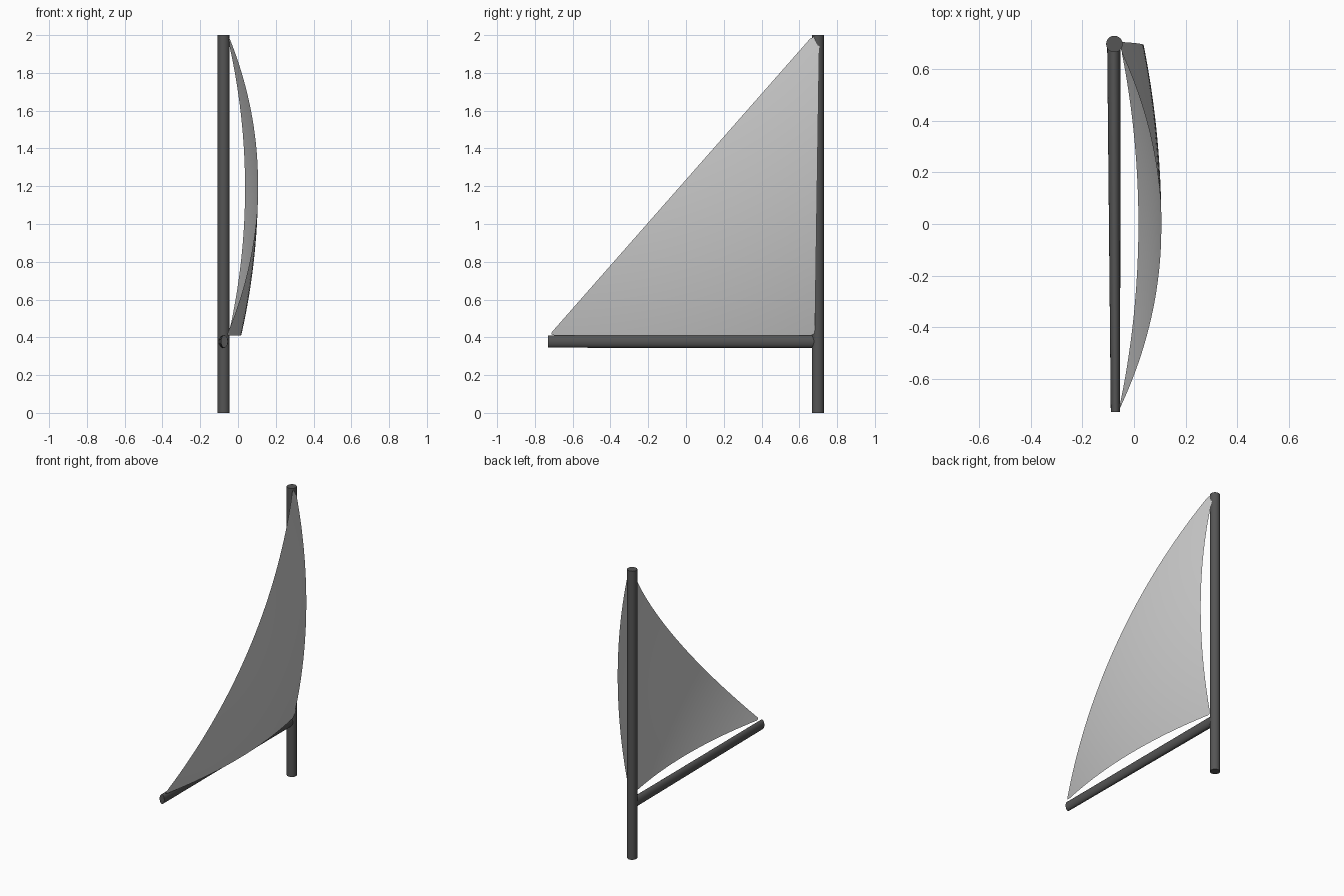
import bpy, bmesh, math
from mathutils import Vector

if "Cube" in bpy.data.objects:
    bpy.data.objects.remove(bpy.data.objects["Cube"])

dark = bpy.data.materials.new("dark_spar")
dark.diffuse_color = (0.09, 0.09, 0.09, 1)
dark.use_nodes = True
dark.node_tree.nodes["Principled BSDF"].inputs["Base Color"].default_value = dark.diffuse_color


def finish(name, bm, mat=None):
    me = bpy.data.meshes.new(name)
    bm.to_mesh(me)
    bm.free()
    ob = bpy.data.objects.new(name, me)
    bpy.context.collection.objects.link(ob)
    if mat:
        me.materials.append(mat)
    bpy.ops.object.select_all(action='DESELECT')
    ob.select_set(True)
    bpy.context.view_layer.objects.active = ob
    bpy.ops.object.shade_smooth_by_angle(angle=math.radians(40))
    return ob


def spar(name, rings, u, v, n=32):
    """Capped tube through (centre, radius_u, radius_v) rings."""
    bm = bmesh.new()
    loops = []
    for c, ru, rv in rings:
        loops.append([bm.verts.new(Vector(c)
                      + Vector(u) * ru * math.cos(2 * math.pi * i / n)
                      + Vector(v) * rv * math.sin(2 * math.pi * i / n)) for i in range(n)])
    for a, b in zip(loops, loops[1:]):
        for i in range(n):
            j = (i + 1) % n
            bm.faces.new((a[i], a[j], b[j], b[i]))
    bm.faces.new(loops[0][::-1])
    bm.faces.new(loops[-1])
    bmesh.ops.recalc_face_normals(bm, faces=bm.faces)
    return finish(name, bm, dark)


# Upright mast
spar("mast", [((-0.076, 0.698, 0), 0.032, 0.032), ((-0.076, 0.698, 2), 0.032, 0.032)],
     (1, 0, 0), (0, 1, 0))

# Oval boom, slimmer at its free end
spar("boom", [((-0.072, -0.73, 0.378), 0.018, 0.033), ((-0.078, 0.69, 0.378), 0.026, 0.034)],
     (1, 0, 0), (0, 0, 1))

# Sail: rounded triangle lying on a shallow sphere; rows of (z, leech y, luff y)
KEYS = [(0.411, -0.700, 0.664), (0.416, -0.712, 0.675), (0.425, -0.712, 0.680),
        (0.445, -0.695, 0.683), (1.970, 0.647, 0.706), (1.982, 0.658, 0.705),
        (1.988, 0.670, 0.700), (1.991, 0.680, 0.692)]
R, PEAK, MID = 3.55, 0.106, (0.0, 1.2)


def sail_point(y, z):
    d2 = (y - MID[0]) ** 2 + (z - MID[1]) ** 2
    return (PEAK - R + math.sqrt(R * R - d2), y, z)


rows = []
for a, b in zip(KEYS, KEYS[1:]):
    steps = 40 if b[0] - a[0] > 0.5 else 1
    rows += [[p + (q - p) * k / steps for p, q in zip(a, b)] for k in range(steps)]
rows.append(KEYS[-1])

bm = bmesh.new()
COLS = 32
grid = [[bm.verts.new(sail_point(l + (r - l) * i / COLS, z)) for i in range(COLS + 1)]
        for z, l, r in rows]
for a, b in zip(grid, grid[1:]):
    for i in range(COLS):
        bm.faces.new((a[i], a[i + 1], b[i + 1], b[i]))
finish("sail", bm)
